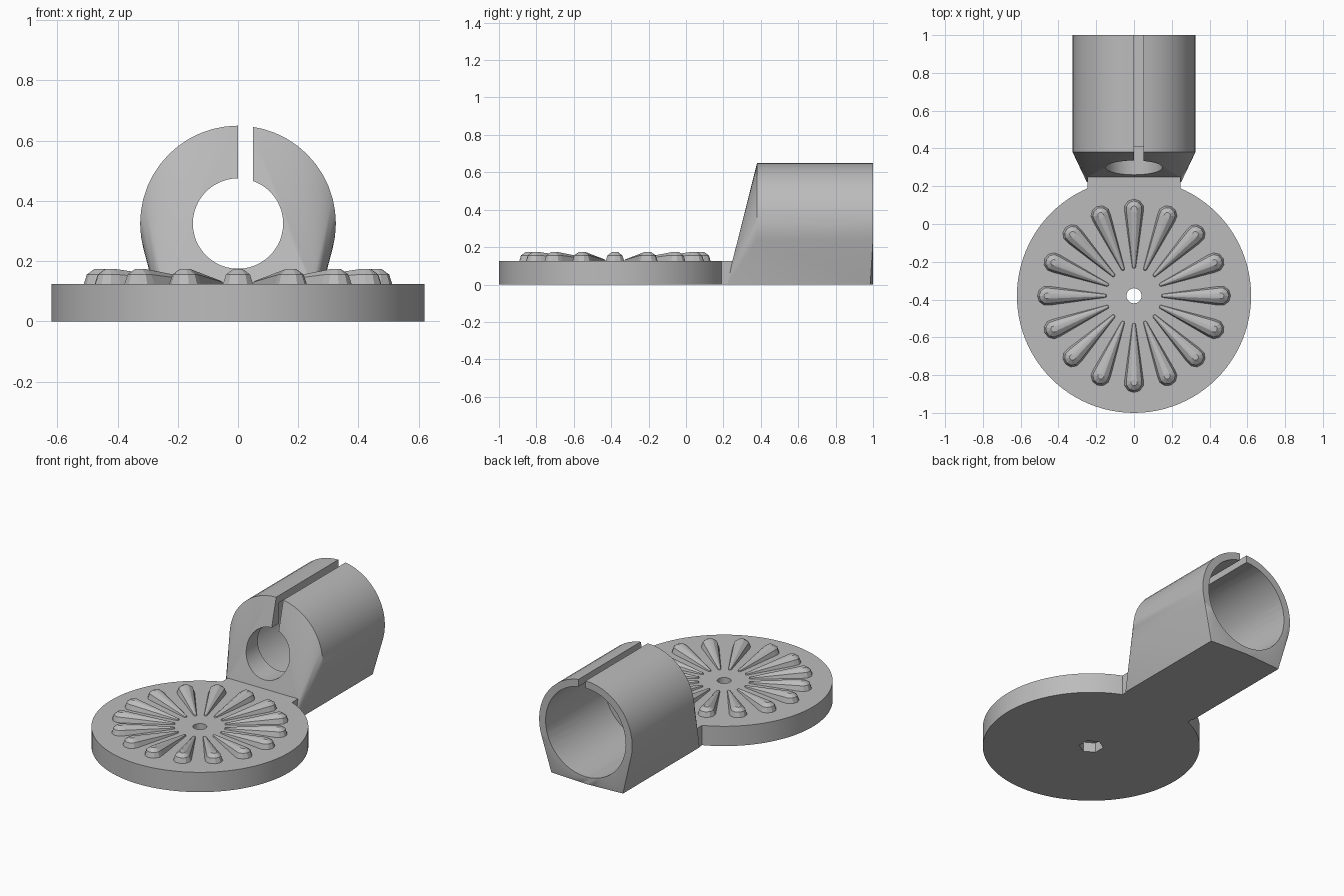
import bpy, bmesh, math
from mathutils import Matrix, Vector

if "Cube" in bpy.data.objects:
    bpy.data.objects.remove(bpy.data.objects["Cube"])

grey = bpy.data.materials.new("plain grey")
grey.diffuse_color = (0.5, 0.5, 0.5, 1)
grey.use_nodes = True
grey.node_tree.nodes["Principled BSDF"].inputs["Base Color"].default_value = grey.diffuse_color
CY = -0.38      # plate centre
AXIS_Z = 0.325  # socket axis height


def make(name, bm):
    bmesh.ops.recalc_face_normals(bm, faces=bm.faces)
    me = bpy.data.meshes.new(name)
    bm.to_mesh(me)
    bm.free()
    me.materials.append(grey)
    ob = bpy.data.objects.new(name, me)
    bpy.context.collection.objects.link(ob)
    return ob


def prism(name, r, n, z0, z1):
    """Upright round or hexagonal bar on the plate centre."""
    bm = bmesh.new()
    bmesh.ops.create_cone(bm, cap_ends=True, segments=n, radius1=r, radius2=r, depth=z1 - z0,
                          matrix=Matrix.Translation((0, CY, (z0 + z1) / 2)))
    return make(name, bm)


def rod(name, r, n, y0, y1):
    """Bar along y on the socket axis."""
    bm = bmesh.new()
    m = Matrix.Translation((0, (y0 + y1) / 2, AXIS_Z)) @ Matrix.Rotation(math.pi / 2, 4, 'X')
    bmesh.ops.create_cone(bm, cap_ends=True, segments=n, radius1=r, radius2=r,
                          depth=y1 - y0, matrix=m)
    return make(name, bm)


def box(name, lo, hi):
    lo, hi = Vector(lo), Vector(hi)
    bm = bmesh.new()
    bmesh.ops.create_cube(bm, size=1, matrix=Matrix.Translation((lo + hi) / 2)
                          @ Matrix.Diagonal((*(hi - lo), 1)))
    return make(name, bm)


def add_hull(bm, pts):
    vs = [bm.verts.new(p) for p in pts]
    res = bmesh.ops.convex_hull(bm, input=vs)
    junk = {v for v in res["geom_interior"] + res["geom_unused"]
            if isinstance(v, bmesh.types.BMVert)}
    bmesh.ops.delete(bm, geom=list(junk), context='VERTS')


def boolean(target, tool, op):
    mod = target.modifiers.new("bool", 'BOOLEAN')
    mod.operation, mod.object, mod.solver = op, tool, 'EXACT'
    bpy.ops.object.select_all(action='DESELECT')
    bpy.context.view_layer.objects.active = target
    target.select_set(True)
    bpy.ops.object.modifier_apply(modifier=mod.name)
    bpy.data.objects.remove(tool)


def smooth(ob, angle):
    bpy.ops.object.select_all(action='DESELECT')
    bpy.context.view_layer.objects.active = ob
    ob.select_set(True)
    bpy.ops.object.shade_smooth_by_angle(angle=math.radians(angle))


# Socket body: tube hulled with a flat, narrower foot
bm = bmesh.new()
pts = []
N = 48
for y in (0.38, 1.0):
    for i in range(N):
        a = 2 * math.pi * i / N
        pts.append((0.325 * math.sin(a), y, AXIS_Z + 0.325 * math.cos(a)))
for s in (-1, 1):
    pts += [(s * 0.25, 0.222, 0), (s * 0.247, 0.248, 0.125), (s * 0.25, 0.985, 0)]
add_hull(bm, pts)
body = make("bracket_body", bm)

# Round plate and neck joined to the socket
boolean(body, prism("plate", 0.62, 96, 0, 0.125), 'UNION')
boolean(body, box("neck", (-0.245, -0.2, 0), (0.245, 0.26, 0.125)), 'UNION')

# Socket bore, cable hole, clamping slot
boolean(body, rod("bore", 0.28, 48, 0.41, 1.2), 'DIFFERENCE')
boolean(body, rod("cable_hole", 0.15, 48, 0.0, 0.6), 'DIFFERENCE')
boolean(body, box("slot", (0, 0.1, AXIS_Z), (0.05, 1.2, 0.8)), 'DIFFERENCE')

# Bolt hole and hexagonal nut recess
boolean(body, prism("bolt_hole", 0.04, 32, -0.1, 0.3), 'DIFFERENCE')
boolean(body, prism("nut_recess", 0.07, 6, -0.1, 0.06), 'DIFFERENCE')
smooth(body, 25)

# Sixteen tapered locking ribs
bm = bmesh.new()
for k in range(16):
    rot = Matrix.Translation((0, CY, 0.125)) @ Matrix.Rotation(k * math.pi / 8, 4, 'Z')
    pts = []
    for dist, r in ((0.155, 0.01), (0.46, 0.052)):
        for polar in (18, 54, 90):
            p = math.radians(polar)
            for i in range(10):
                a = math.pi * i / 5
                pts.append(rot @ Vector((dist + r * math.sin(p) * math.cos(a),
                                         r * math.sin(p) * math.sin(a), r * math.cos(p))))
        pts.append(rot @ Vector((dist, 0, -0.005)))
    add_hull(bm, pts)
make("locking_ribs", bm)
